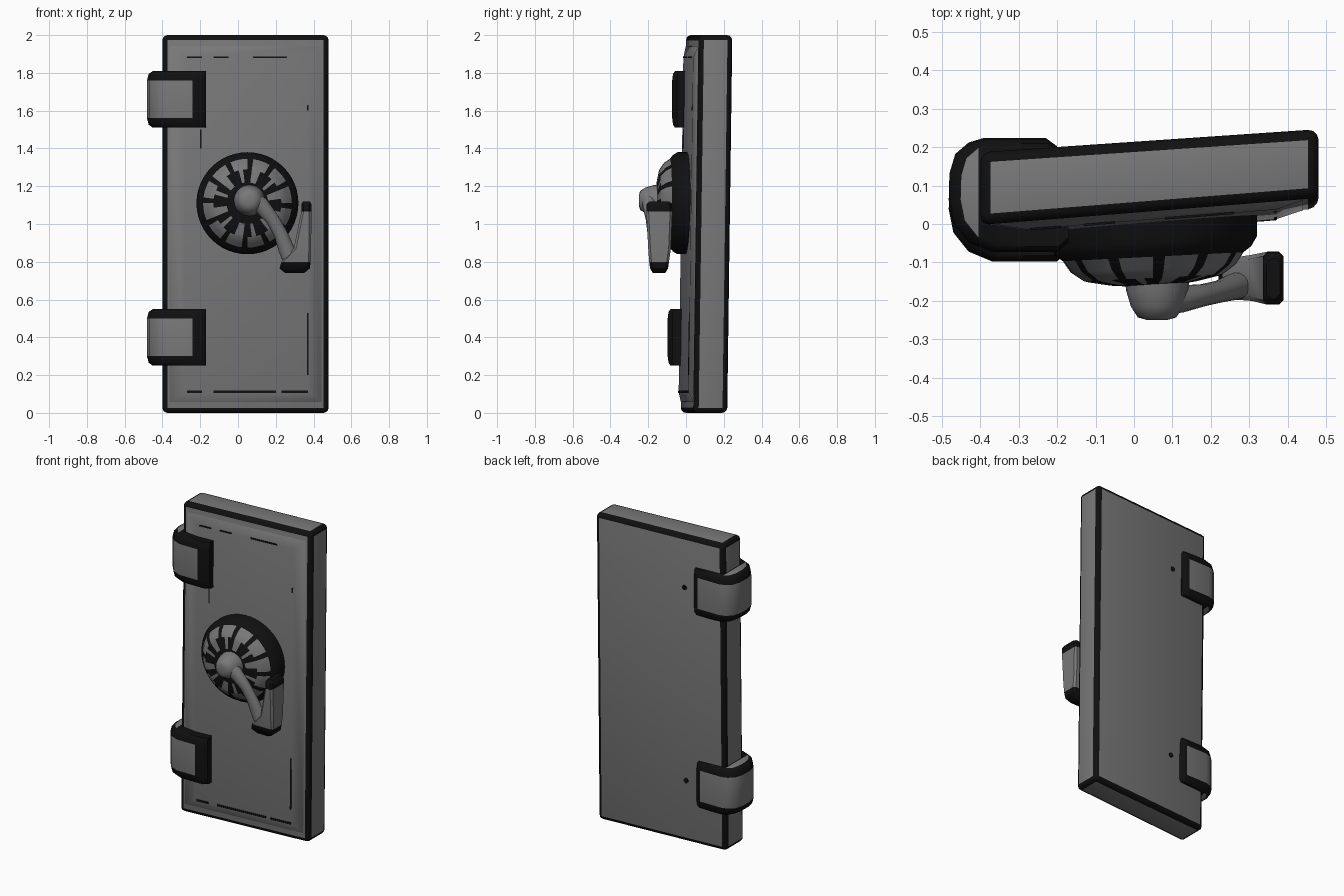
import bpy, bmesh, math
from mathutils import Vector

if "Cube" in bpy.data.objects:
    bpy.data.objects.remove(bpy.data.objects["Cube"])


def material(name, rgb):
    m = bpy.data.materials.new(name)
    m.diffuse_color = (*rgb, 1)
    m.use_nodes = True
    m.node_tree.nodes["Principled BSDF"].inputs["Base Color"].default_value = m.diffuse_color
    return m


GREY = material("steel grey", (0.19, 0.19, 0.19))
BLACK = material("trim black", (0.005, 0.005, 0.005))


def finish(bm, name, rule, angle=40):
    """Colour faces by rule (True = black), smooth and link."""
    bmesh.ops.recalc_face_normals(bm, faces=bm.faces)
    for f in bm.faces:
        f.material_index = 1 if rule(f, f.calc_center_median()) else 0
    me = bpy.data.meshes.new(name)
    bm.to_mesh(me)
    bm.free()
    me.materials.append(GREY)
    me.materials.append(BLACK)
    me.shade_smooth()
    me.set_sharp_from_angle(angle=math.radians(angle))
    ob = bpy.data.objects.new(name, me)
    bpy.context.collection.objects.link(ob)
    return ob


def loft(rings, cap=True):
    """Skin a list of closed point rings."""
    bm = bmesh.new()
    vs = [[bm.verts.new(p) for p in r] for r in rings]
    n = len(vs[0])
    for a, b in zip(vs, vs[1:]):
        for i in range(n):
            j = (i + 1) % n
            bm.faces.new((a[i], a[j], b[j], b[i]))
    if cap:
        bm.faces.new(vs[0])
        bm.faces.new(vs[-1])
    return bm


def front_y(x, z):
    return -0.03 + 0.07 * (x + 0.4) / 0.88 + 0.014 * z


def back_y(x, z):
    return 0.16 + 0.06 * (x + 0.4) / 0.88 + 0.0135 * z


# door slab with black rounded edges
bm = loft([[(-0.4, front_y(-0.4, z), z), (0.48, front_y(0.48, z), z),
            (0.48, back_y(0.48, z), z), (-0.4, back_y(-0.4, z), z)] for z in (0, 2)])
bmesh.ops.bevel(bm, geom=bm.edges[:], offset=0.027, segments=3, profile=0.5, affect='EDGES')
finish(bm, "door_slab", lambda f, c: f.calc_area() < 0.08)


# shallow raised front panel
def panel_ring(x0, x1, z0, z1, out):
    return [(x, front_y(x, z) - out, z) for x, z in ((x0, z0), (x1, z0), (x1, z1), (x0, z1))]


finish(loft([panel_ring(-0.37, 0.45, 0.05, 1.95, -0.01),
             panel_ring(-0.36, 0.44, 0.06, 1.94, 0.002),
             panel_ring(-0.28, 0.37, 0.11, 1.88, 0.02)]), "front_panel", lambda f, c: False)

# thin broken outline strokes on the panel
strokes = [(-0.27, -0.19, 1.88, 1.888), (-0.13, -0.05, 1.88, 1.888), (0.08, 0.26, 1.88, 1.888),
           (-0.27, -0.19, 0.105, 0.118), (-0.13, 0.2, 0.105, 0.118), (0.23, 0.37, 0.105, 0.118),
           (0.364, 0.372, 0.2, 0.53), (0.364, 0.372, 1.6, 1.63), (-0.2, -0.194, 1.4, 1.5)]
for i, s in enumerate(strokes):
    finish(loft([panel_ring(*s, 0.015), panel_ring(*s, 0.023)]), f"panel_stroke_{i + 1}", lambda f, c: True)


# hinge bands wrapped round the left edge
def hinge(name, z0, z1, dy):
    outline = [(-0.17, -0.03), (-0.17, -0.06), (-0.2, -0.085), (-0.37, -0.085), (-0.43, -0.06),
               (-0.47, -0.01), (-0.482, 0.05), (-0.48, 0.12), (-0.465, 0.17), (-0.43, 0.2),
               (-0.39, 0.212), (-0.23, 0.212), (-0.2, 0.19), (-0.2, 0.15)]

    def ring(z, inset):
        k = 1 - inset
        return [(-0.17 + (x + 0.17) * k, 0.063 + (y - 0.063) * k + dy, z) for x, y in outline]

    bm = loft([ring(z0, 0.1), ring(z0 + 0.015, 0.03), ring(z0 + 0.05, 0), ring(z1 - 0.05, 0),
               ring(z1 - 0.015, 0.03), ring(z1, 0.1)])
    for x in (-0.405, -0.24):
        bmesh.ops.bisect_plane(bm, geom=bm.verts[:] + bm.edges[:] + bm.faces[:],
                               plane_co=(x, 0, 0), plane_no=(1, 0, 0))

    def rule(f, c):
        if abs(f.normal.z) > 0.9:
            return c.x > -0.405
        return c.x > -0.24 or not z0 + 0.05 < c.z < z1 - 0.05
    finish(bm, name, rule, 50)


hinge("upper_hinge", 1.51, 1.81, 0.012)
hinge("lower_hinge", 0.25, 0.55, -0.012)

# round dial with a ring of grey patches
CX, CZ, N = 0.05, 1.11, 48


def dial_ring(r, y):
    return [(CX + r * math.cos(t), y + 0.05 * r * math.cos(t), CZ + r * math.sin(t))
            for t in (2 * math.pi * i / N for i in range(N))]


def dial_rule(f, c):
    r = math.hypot(c.x - CX, c.z - CZ)
    a = int((math.atan2(c.z - CZ, c.x - CX) % (2 * math.pi)) / (2 * math.pi) * N)
    if 0.175 < r < 0.235:
        return a % 4 == 3
    if 0.1 < r <= 0.175:
        return a % 4 in (0, 3) if a % 8 < 4 else a % 4 != 1
    return True


finish(loft([dial_ring(r, y) for r, y in ((0.27, 0.02), (0.27, -0.045), (0.255, -0.07), (0.235, -0.085),
                                          (0.215, -0.115), (0.18, -0.14), (0.17, -0.143),
                                          (0.11, -0.155), (0.06, -0.16))]), "dial", dial_rule)

# domed hub on the dial
bm = loft([[(0.06 + r * math.cos(t), y, 1.125 + r * math.sin(t))
            for t in (2 * math.pi * i / 20 for i in range(20))]
           for r, y in ((0.085, -0.14), (0.08, -0.175), (0.068, -0.215), (0.05, -0.243), (0.025, -0.25))])
finish(bm, "handle_hub", lambda f, c: False, 60)

# curved handle arm swept down to the grip
path = [Vector(p) for p in ((0.06, -0.195, 1.13), (0.12, -0.195, 1.10), (0.18, -0.185, 1.03),
                            (0.225, -0.175, 0.95), (0.255, -0.165, 0.87), (0.29, -0.155, 0.79))]
widths = (0.055, 0.045, 0.036, 0.036, 0.042, 0.045)
rings = []
for i, p in enumerate(path):
    d = (path[min(i + 1, 5)] - path[max(i - 1, 0)]).normalized()
    side = d.cross(Vector((0, 1, 0))).normalized()
    up = side.cross(d)
    rings.append([p + widths[i] * (side * math.cos(t) + 0.8 * up * math.sin(t))
                  for t in (2 * math.pi * k / 14 for k in range(14))])
finish(loft(rings), "handle_arm", lambda f, c: False, 60)


# flat upright grip, black at its foot and tip
def grip_ring(z, x0, x1, y0, y1):
    b = 0.012
    return [(x0 + b, y0, z), (x1 - b, y0, z), (x1, y0 + b, z), (x1, y1 - b, z),
            (x1 - b, y1, z), (x0 + b, y1, z), (x0, y1 - b, z), (x0, y0 + b, z)]


finish(loft([grip_ring(0.74, 0.25, 0.35, -0.175, -0.11), grip_ring(0.765, 0.22, 0.38, -0.19, -0.095),
             grip_ring(0.8, 0.23, 0.385, -0.195, -0.09), grip_ring(0.87, 0.295, 0.387, -0.2, -0.08),
             grip_ring(1.065, 0.335, 0.389, -0.21, -0.072), grip_ring(1.105, 0.335, 0.389, -0.208, -0.075),
             grip_ring(1.12, 0.345, 0.38, -0.195, -0.09)]),
       "handle_grip", lambda f, c: c.z < 0.81 or c.z > 1.066)

# small marks on the back of the door
for i, z in enumerate((1.66, 0.4)):
    bm = loft([[(-0.13 + 0.016 * math.cos(t), back_y(-0.13, z) + dy, z + 0.016 * math.sin(t))
                for t in (2 * math.pi * k / 12 for k in range(12))] for dy in (-0.003, 0.004)])
    finish(bm, f"back_mark_{i + 1}", lambda f, c: True)
